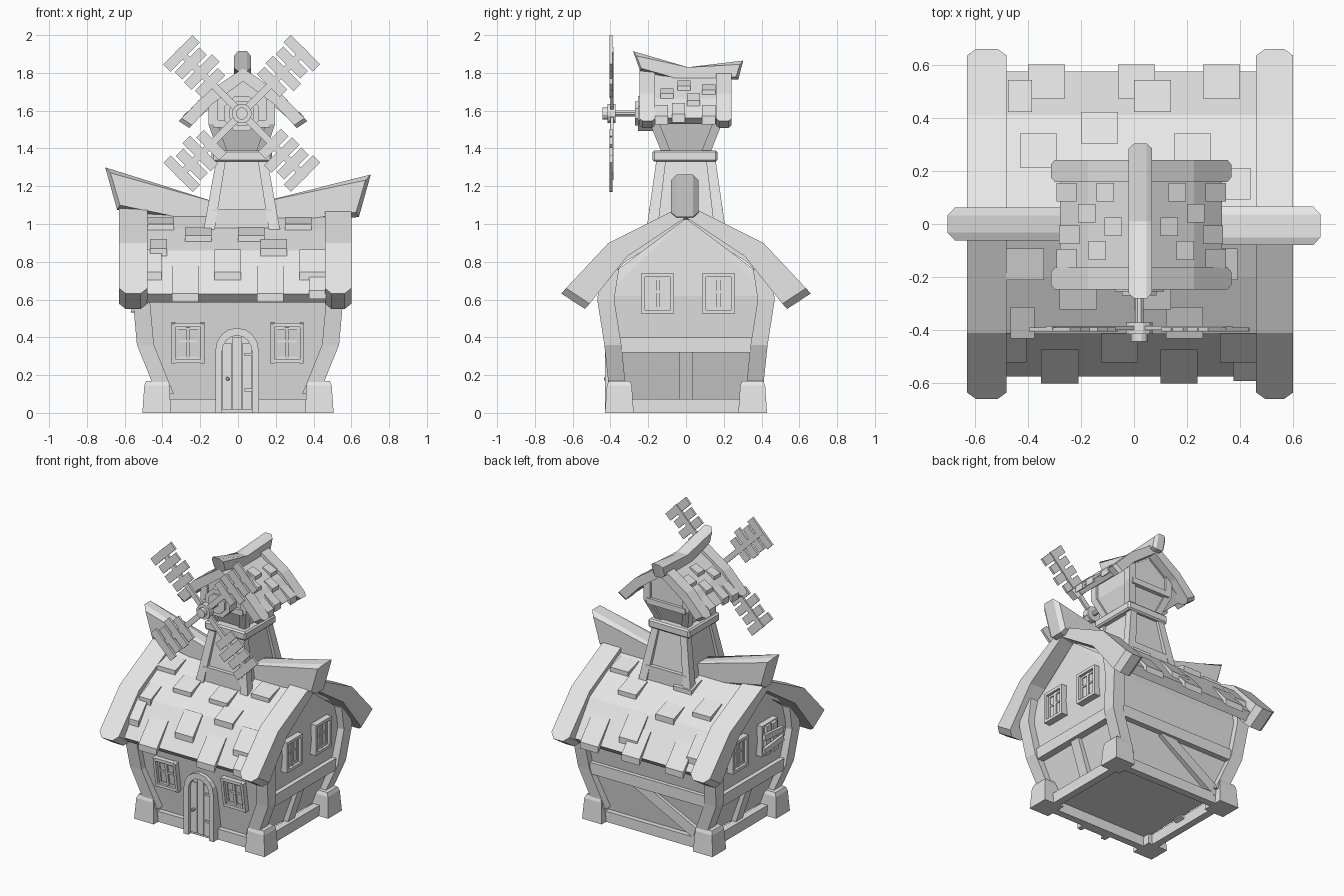
import bpy, bmesh
from math import sin, cos, pi
from mathutils import Vector

if "Cube" in bpy.data.objects:
    bpy.data.objects.remove(bpy.data.objects["Cube"])

grey = bpy.data.materials.new("plain grey")
grey.use_nodes = True
grey.diffuse_color = (0.8, 0.8, 0.8, 1)
grey.node_tree.nodes["Principled BSDF"].inputs["Base Color"].default_value = (0.8, 0.8, 0.8, 1)


def finish(name, bm, bevel=0):
    bmesh.ops.recalc_face_normals(bm, faces=bm.faces)
    mesh = bpy.data.meshes.new(name)
    bm.to_mesh(mesh)
    bm.free()
    mesh.materials.append(grey)
    ob = bpy.data.objects.new(name, mesh)
    bpy.context.collection.objects.link(ob)
    if bevel:
        mod = ob.modifiers.new("chamfer", "BEVEL")
        mod.width, mod.segments, mod.limit_method = bevel, 1, "ANGLE"


def loft(name, rings, bevel=0):
    """Join rings of points and cap both ends."""
    bm = bmesh.new()
    rows = [[bm.verts.new(p) for p in ring] for ring in rings]
    n = len(rows[0])
    for a, b in zip(rows, rows[1:]):
        for i in range(n):
            j = (i + 1) % n
            bm.faces.new((a[i], a[j], b[j], b[i]))
    bm.faces.new(rows[0])
    bm.faces.new(rows[-1])
    finish(name, bm, bevel)


def prism(name, pts, axis, a, b, short=None, cut=0):
    """Extrude a profile across x or y; a shorter side profile chamfers its tips."""
    place = (lambda p, t: (t, p[0], p[1])) if axis == "x" else (lambda p, t: (p[0], t, p[1]))
    steps = [(pts, a), (pts, b)]
    if short:
        steps = [(short, a), (pts, a + cut), (pts, b - cut), (short, b)]
    loft(name, [[place(p, t) for p in outline] for outline, t in steps])


def rect(cx, cy, hx, hy, z):
    return [(cx + i * hx, cy + j * hy, z) for i, j in ((-1, -1), (1, -1), (1, 1), (-1, 1))]


def hull(name, pts):
    bm = bmesh.new()
    for p in pts:
        bm.verts.new(p)
    bmesh.ops.convex_hull(bm, input=bm.verts)
    finish(name, bm)


def strut(name, p, q, w, d, n, bevel=0):
    """Board from p to q, w wide, d thick along n."""
    p, q, n = Vector(p), Vector(q), Vector(n)
    a = (q - p).normalized()
    n = (n - a * n.dot(a)).normalized()
    s = n.cross(a)
    corners = [s * (i * w / 2) + n * (j * d / 2) for i, j in ((-1, -1), (1, -1), (1, 1), (-1, 1))]
    loft(name, [[e + c for c in corners] for e in (p, q)], bevel)


def height(profile, u):
    for (a, za), (b, zb) in zip(profile, profile[1:]):
        if u <= b:
            break
    return za + (zb - za) * (u - a) / (b - a)


def roof_outline(outer, inner, cx=0):
    left = [(-u, z) for u, z in reversed(outer)]
    under = list(reversed(inner)) + [(-u, z) for u, z in inner[1:]]
    return [(u + cx, z) for u, z in left + outer[1:] + under]


# House walls and floor
walls = [(0.07, 0.375, 0.345), (0.36, 0.482, 0.385), (0.62, 0.51, 0.43), (0.73, 0.50, 0.40), (1.03, 0.50, 0)]
hull("house_walls", [p for z, hx, hy in walls for p in rect(0, 0, hx, hy, z)])

# Sills, corner feet and corner posts
for s in (-1, 1):
    strut("long_sill", (-0.4, s * 0.355, 0.037), (0.4, s * 0.355, 0.037), 0.074, 0.05, (0, 1, 0))
    strut("end_sill", (s * 0.41, -0.33, 0.037), (s * 0.41, 0.33, 0.037), 0.074, 0.05, (1, 0, 0))
    for t in (-1, 1):
        loft("corner_foot", [rect(s * 0.43, t * 0.353, 0.076, 0.076, 0),
                             rect(s * 0.43, t * 0.353, 0.066, 0.066, 0.145),
                             rect(s * 0.43, t * 0.353, 0.056, 0.056, 0.17)])
        path = [(0.385, 0.36, 0.1), (0.49, 0.387, 0.36), (0.512, 0.425, 0.6), (0.512, 0.40, 0.76)]
        loft("corner_post", [rect(s * x, t * y, 0.045, 0.045, z) for x, y, z in path])

    # Gable framing
    strut("gable_beam", (s * 0.49, -0.37, 0.36), (s * 0.49, 0.37, 0.36), 0.08, 0.055, (1, 0, 0))
    strut("gable_stud", (s * 0.38, 0, 0.05), (s * 0.475, 0, 0.34), 0.075, 0.05, (1, 0, 0))

# Back wall framing
strut("back_beam", (-0.46, 0.40, 0.37), (0.46, 0.40, 0.37), 0.08, 0.05, (0, 1, 0))
strut("back_brace", (0.1, 0.385, 0.35), (-0.38, 0.355, 0.08), 0.075, 0.05, (0, 1, 0))


# Windows
def window(c, right, up, out):
    c, r, u, o = Vector(c), Vector(right), Vector(up).normalized(), Vector(out)
    at = lambda x, y, d=0: c + r * x + u * y + o * d
    strut("window_pane", at(0, -0.095), at(0, 0.095), 0.15, 0.02, o)
    for s in (-1, 1):
        strut("window_jamb", at(s * 0.077, -0.107, 0.01), at(s * 0.077, 0.107, 0.01), 0.02, 0.05, o)
        strut("window_rail", at(-0.07, s * 0.097, 0.01), at(0.07, s * 0.097, 0.01), 0.02, 0.05, o)
        strut("casement_stile", at(s * 0.059, -0.085), at(s * 0.059, 0.085), 0.014, 0.034, o)
        strut("casement_rail", at(-0.06, s * 0.079), at(0.06, s * 0.079), 0.014, 0.034, o)
    strut("window_mullion", at(0, -0.087), at(0, 0.087), 0.02, 0.04, o)
    strut("glazing_bar", at(-0.06, 0.01), at(0.06, 0.01), 0.012, 0.032, o)
    return at


for x in (-0.265, 0.26):
    window((x, -0.392, 0.37), (1, 0, 0), (0, -0.16, 1), (0, -1, 0))
for y in (-0.15, 0.172):
    window((0.512, y, 0.632), (0, 1, 0), (0, 0, 1), (1, 0, 0))
    at = window((-0.512, y, 0.632), (0, -1, 0), (0, 0, 1), (-1, 0, 0))
    if y < 0:
        for x, lean in ((-0.045, 0.01), (0.04, -0.012)):
            strut("window_plank", at(x, -0.1, 0.045), at(x + lean, 0.1, 0.045), 0.05, 0.02, (1, 0, 0))
        for z, lean in ((-0.05, 0.02), (0.045, -0.015)):
            strut("window_plank", at(-0.11, z, 0.065), at(0.1, z + lean, 0.065), 0.04, 0.02, (1, 0, 0))


# Door
def arch(w, spring, rise):
    return [(-0.005 - w, 0)] + [(-0.005 - w * cos(pi * i / 8), spring + rise * sin(pi * i / 8))
                                for i in range(9)] + [(-0.005 + w, 0)]


prism("door_frame", arch(0.115, 0.33, 0.12) + arch(0.08, 0.32, 0.09)[::-1], "y", -0.43, -0.34)
prism("door_panel", arch(0.085, 0.32, 0.09), "y", -0.40, -0.34)
for x, top in ((-0.058, 0.37), (-0.005, 0.40), (0.048, 0.37)):
    strut("door_plank", (x, -0.40, 0.015), (x, -0.40, top), 0.049, 0.016, (0, 1, 0))
for z in (0.12, 0.31):
    strut("door_hinge", (0.035, -0.412, z), (0.075, -0.412, z), 0.016, 0.01, (0, 1, 0))
strut("door_knob", (-0.055, -0.435, 0.18), (-0.055, -0.40, 0.18), 0.018, 0.018, (1, 0, 0), 0.004)

# Main roof with end boards
main = [(0, 1.07), (0.2, 0.975), (0.41, 0.86), (0.575, 0.63)]
prism("main_roof", roof_outline(main, [(0, 1.0), (0.32, 0.80), (0.53, 0.585)]), "x", -0.5, 0.48)
outer, inner = [(0, 1.105), (0.2, 1.005), (0.41, 0.90)], [(0, 1.035), (0.31, 0.83)]
board = roof_outline(outer + [(0.66, 0.632)], inner + [(0.535, 0.55)])
board_side = roof_outline(outer + [(0.635, 0.66)], inner + [(0.51, 0.578)])
prism("left_end_board", board, "x", 0.46, 0.60, board_side, 0.035)
prism("right_end_board", board, "x", -0.63, -0.48, board_side, 0.035)


# Shingles
def shingle(profile, side, u0, u1, v, w, lift, along_x, cx=0):
    pts = []
    for u, h in ((u0, 0.006), (u1, lift)):
        z = height(profile, u) + h
        for dv in (-w / 2, w / 2):
            for dz in (0, -0.045):
                a = side * (u + h * 0.5)
                pts.append((v + dv, a, z + dz) if along_x else (cx + a, v + dv, z + dz))
    hull("shingle", pts)


front_rows = [(0.09, 0.2, (-0.41, 0.32)), (0.2, 0.31, (-0.21, 0.07)), (0.31, 0.42, (-0.42, 0.19)),
              (0.41, 0.51, (-0.055, 0.395, -0.45)), (0.47, 0.59, (-0.28, 0.17)), (0.5, 0.58, (0.42,))]
back_rows = [(0.09, 0.2, (-0.12, 0.37)), (0.21, 0.33, (-0.36, 0.22)), (0.3, 0.41, (-0.13,)),
             (0.42, 0.53, (-0.43, 0.07)), (0.47, 0.59, (-0.33, 0.01, 0.33))]
for side, rows in ((-1, front_rows), (1, back_rows)):
    for u0, u1, xs in rows:
        for x in xs:
            shingle(main, side, u0, u1, x, 0.14 if abs(x) < 0.42 else 0.09, 0.024, True)

# Main ridge beams
for name, s, tip, y0, y1 in (("right_ridge_beam", -1, 1.30, -0.062, 0.062),
                             ("left_ridge_beam", 1, 1.262, -0.08, 0.066)):
    root = [(s * 0.1, 0.99), (s * 0.1, 1.11)]
    beam = [(s * 0.703, tip), (s * 0.64, tip - 0.225)] + root
    beam_side = [(s * 0.675, tip - 0.03), (s * 0.625, tip - 0.2)] + root
    prism(name, beam, "y", y0, y1, beam_side, 0.03)

# Tower
C = 0.02
loft("tower", [rect(C, 0, 0.18, 0.185, 0.93), rect(C, 0, 0.118, 0.138, 1.35)])
for s in (-1, 1):
    for t in (-1, 1):
        loft("tower_post", [rect(C + s * 0.18, t * 0.185, 0.03, 0.03, 0.93),
                            rect(C + s * 0.108, t * 0.13, 0.025, 0.025, 1.35)])
        loft("cabin_post", [rect(C + s * 0.10, t * 0.105, 0.025, 0.025, 1.38),
                            rect(C + s * 0.152, t * 0.165, 0.025, 0.025, 1.53),
                            rect(C + s * 0.152, t * 0.165, 0.025, 0.025, 1.66)])
    strut("tower_rail", (C - 0.16, s * 0.178, 1.03), (C + 0.16, s * 0.178, 1.03), 0.1, 0.035, (0, 1, 0))
    strut("cabin_rail", (C - 0.15, s * 0.18, 1.53), (C + 0.15, s * 0.18, 1.53), 0.04, 0.03, (0, 1, 0))
loft("tower_collar", [rect(C, -0.005, 0.16, 0.172, 1.33), rect(C, -0.005, 0.16, 0.172, 1.39)], 0.01)
cabin = [(1.38, 0.11, 0.115), (1.53, 0.16, 0.175), (1.65, 0.16, 0.175), (1.77, 0, 0.175)]
hull("cabin", [p for z, hx, hy in cabin for p in rect(C, 0, hx, hy, z)])

# Cabin roof
R = 0.027
cap = [(0, 1.80), (0.2, 1.665), (0.305, 1.56)]
prism("cabin_roof", roof_outline(cap, [(0, 1.745), (0.18, 1.61), (0.27, 1.53)], R), "y", -0.18, 0.18)
outer, inner = [(0, 1.825), (0.2, 1.69)], [(0, 1.755), (0.17, 1.63)]
cap_board = roof_outline(outer + [(0.34, 1.545)], inner + [(0.285, 1.508)], R)
cap_side = roof_outline(outer + [(0.325, 1.56)], inner + [(0.27, 1.523)], R)
for y in (-0.205, 0.2):
    prism("cabin_end_board", cap_board, "y", y - 0.042, y + 0.042, cap_side, 0.018)
ridge = [(-0.28, 1.915), (0.01, 1.83), (0.303, 1.865), (0.277, 1.765), (0, 1.755), (-0.243, 1.81)]
ridge_side = [(-0.262, 1.89), (0.01, 1.83), (0.285, 1.845), (0.265, 1.78), (0, 1.755), (-0.237, 1.825)]
prism("cabin_ridge_beam", ridge, "x", -0.02, 0.068, ridge_side, 0.02)
for side in (-1, 1):
    for u0, u1, y in ((0.07, 0.13, -0.01), (0.1, 0.16, 0.12), (0.13, 0.19, -0.1), (0.17, 0.23, 0.04),
                      (0.23, 0.3, -0.04), (0.24, 0.31, 0.12), (0.24, 0.31, -0.13)):
        shingle(cap, side, u0, u1, y, 0.07, 0.018, False, R)


# Sail hub and shaft
def disc(name, y0, y1, r, n=8):
    ring = [(C + r * cos(2 * pi * (i + 0.5) / n), 1.585 + r * sin(2 * pi * (i + 0.5) / n)) for i in range(n)]
    prism(name, ring, "y", y0, y1)


disc("shaft_mount", -0.255, -0.16, 0.1)
disc("mount_ring", -0.27, -0.25, 0.07)
disc("shaft", -0.39, -0.2, 0.017)
disc("hub", -0.415, -0.372, 0.052, 12)
disc("hub_cap", -0.442, -0.41, 0.032, 12)

# Four sails with crossing slats
for k in range(4):
    a = pi / 4 + k * pi / 2
    d, s = Vector((cos(a), 0, sin(a))), Vector((-sin(a), 0, cos(a)))
    o = Vector((C, -0.392, 1.585))
    strut("sail_spar", o, o + d * 0.48, 0.036, 0.016, (0, 1, 0))
    for r, left, right in ((0.45, 0.108, 0.11), (0.378, 0.088, 0.095), (0.305, 0.11, 0.1), (0.232, 0.08, 0.09)):
        m = o + d * r + Vector((0, -0.006, 0))
        strut("sail_slat", m - s * left, m + s * right, 0.055, 0.016, (0, 1, 0))
